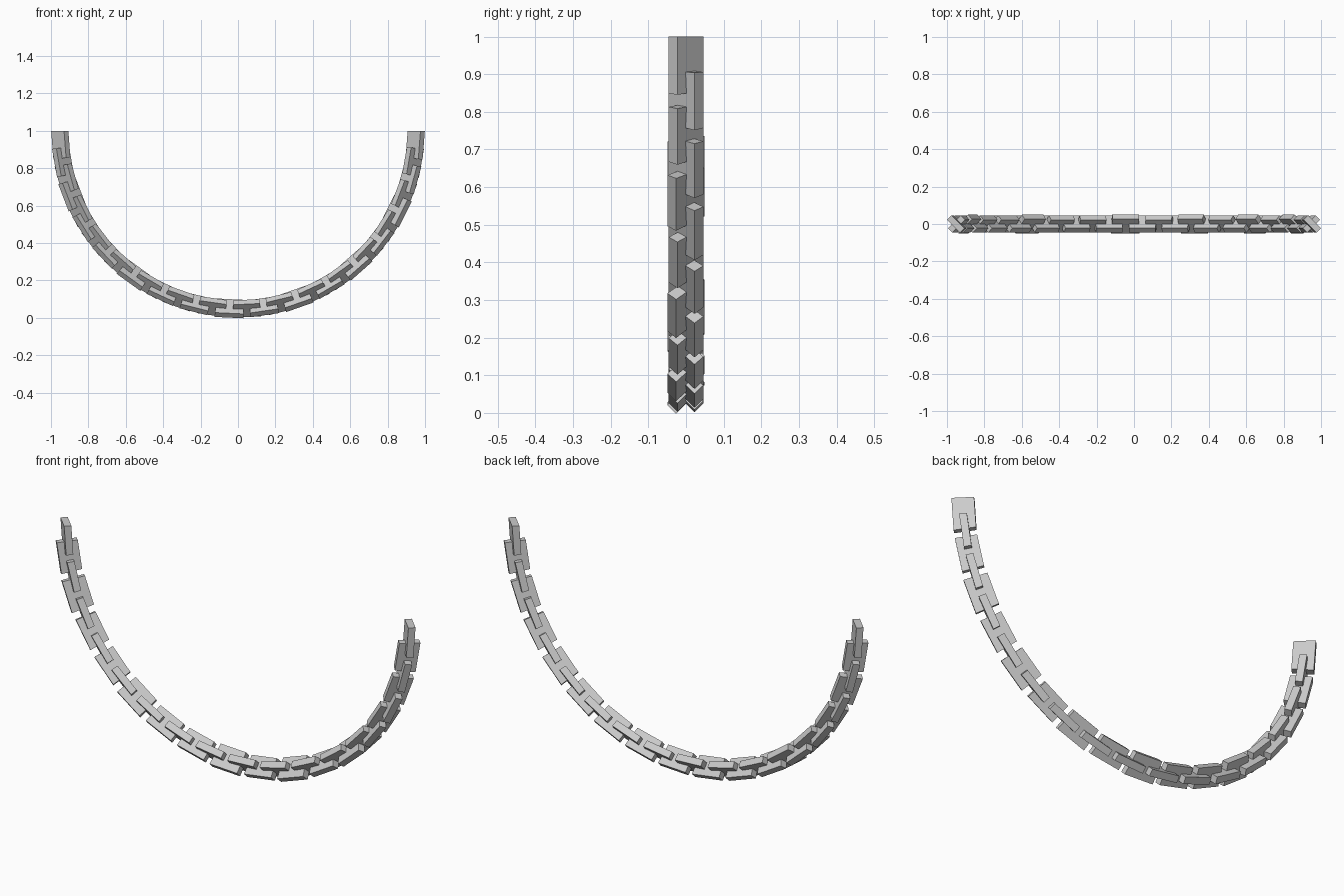
import bpy, math

if "Cube" in bpy.data.objects:
    bpy.data.objects.remove(bpy.data.objects["Cube"])

RADIUS = 0.953          # centre line of the hanging arc
CENTRE_Z = 1.0
WIDTH, THICK = 0.097, 0.033
COUNT = 32
LENGTH = math.radians(8.9)                 # arc covered by one link
PITCH = (math.pi - LENGTH) / (COUNT - 1)   # links overlap by almost half
WIDE = {4, 8, 12, 16, 22, 28}              # links that stand slightly proud

BOX_FACES = [(0, 1, 2, 3), (7, 6, 5, 4)] + [
    (i, i + 4, (i + 1) % 4 + 4, (i + 1) % 4) for i in range(4)]


def section(angle, tilt, width):
    """Rectangular plate section, tilted 45 degrees, at an angle on the arc."""
    pts = []
    for a, b in ((-1, -1), (1, -1), (1, 1), (-1, 1)):
        u, v = a * width / 2, b * THICK / 2
        r = RADIUS + u * math.cos(tilt) - v * math.sin(tilt)
        y = u * math.sin(tilt) + v * math.cos(tilt)
        pts.append((r * math.cos(angle), y, CENTRE_Z - r * math.sin(angle)))
    return pts


def add_link(i):
    tilt = math.radians(-45 if i % 2 == 0 else 45)
    width = WIDTH + (0.01 if i in WIDE else 0)
    start = i * PITCH
    verts = section(start, tilt, width) + section(start + LENGTH, tilt, width)
    mesh = bpy.data.meshes.new("chain_link")
    mesh.from_pydata(verts, [], BOX_FACES)
    # Consistent outward normals
    import bmesh
    bm = bmesh.new()
    bm.from_mesh(mesh)
    bmesh.ops.recalc_face_normals(bm, faces=bm.faces)
    bm.to_mesh(mesh)
    bm.free()
    bpy.context.collection.objects.link(
        bpy.data.objects.new(f"chain_link_{i + 1:02d}", mesh))


# Hanging half-circle of crossed flat links
for i in range(COUNT):
    add_link(i)
